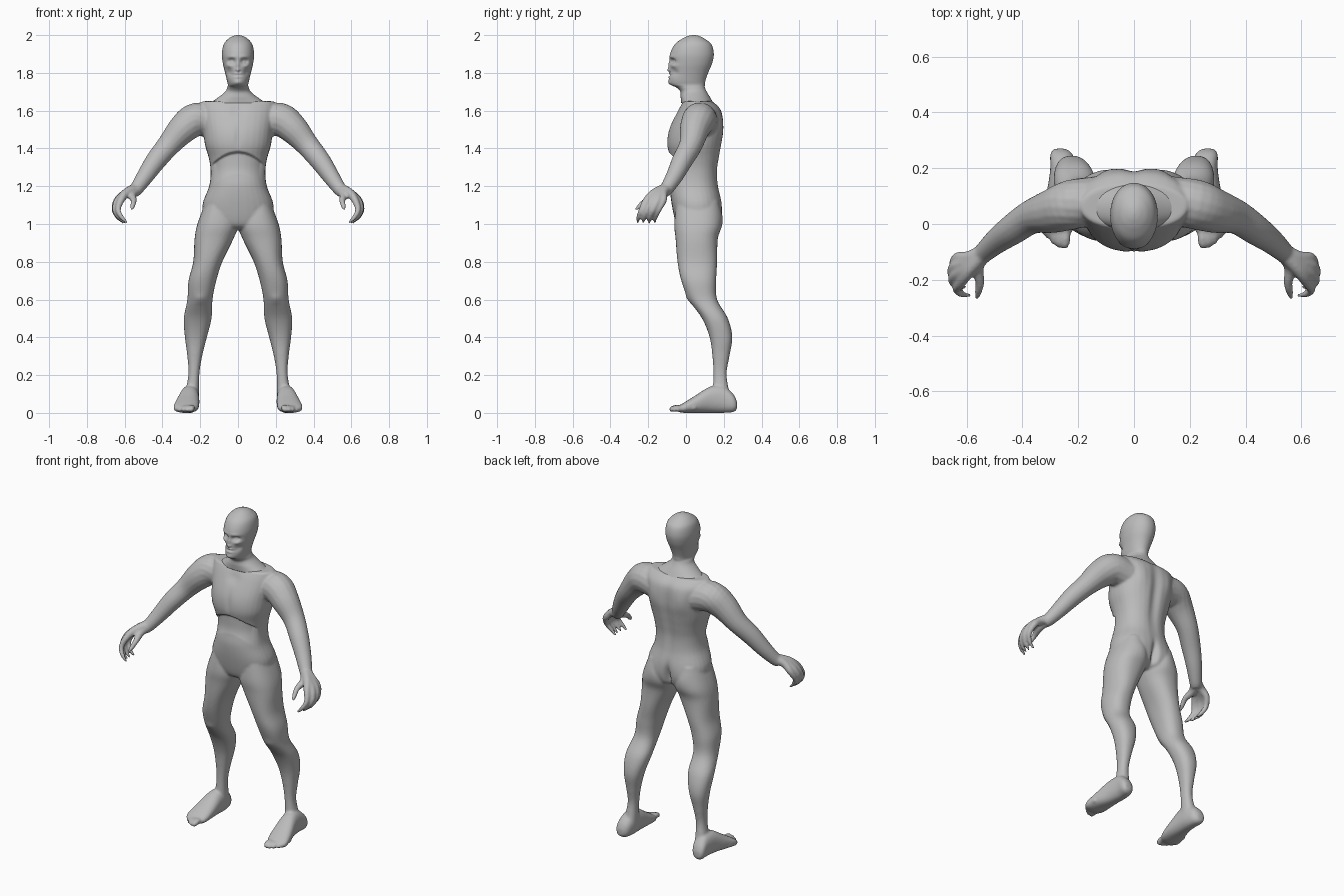
import bpy, bmesh
from math import cos, sin, pi, exp
from mathutils import Vector

if "Cube" in bpy.data.objects:
    bpy.data.objects.remove(bpy.data.objects["Cube"])

skin = bpy.data.materials.new("grey_skin")
skin.use_nodes = True
skin.diffuse_color = (0.5, 0.5, 0.5, 1)
skin.node_tree.nodes["Principled BSDF"].inputs["Base Color"].default_value = (0.5, 0.5, 0.5, 1)


def spline(rows, steps):
    """Catmull-Rom interpolation through rows of numbers."""
    pts = [rows[0]] + list(rows) + [rows[-1]]
    out = []
    for i in range(1, len(pts) - 2):
        for k in range(steps):
            t = k / steps
            out.append([b + t * ((c - a) / 2 + t * (a - 2.5 * b + 2 * c - d / 2
                        + t * (1.5 * (b - c) + (d - a) / 2)))
                        for a, b, c, d in zip(*pts[i - 1:i + 3])])
    return out + [list(rows[-1])]


def skin_rings(bm, rings):
    """Bridge closed rings of points and cap both ends."""
    loops = [[bm.verts.new(p) for p in ring] for ring in rings]
    n = len(loops[0])
    faces = [bm.faces.new((a[i], a[(i + 1) % n], b[(i + 1) % n], b[i]))
             for a, b in zip(loops, loops[1:]) for i in range(n)]
    for loop in (loops[0], loops[-1]):
        faces.append(bm.faces.new(loop))
    bmesh.ops.recalc_face_normals(bm, faces=faces)


def squash(v, power):
    return abs(v) ** (2 / power) * (1 if v > 0 else -1)


def loft(bm, rows, side=1, upright=True, power=2.3, steps=5, n=32):
    """Loft rows of (position, x0, x1, low, high) along z, or along y."""
    rings = []
    for t, x0, x1, b0, b1 in spline(rows, steps):
        ring = []
        for i in range(n):
            a = 2 * pi * i / n
            x = (x0 + x1 + (x1 - x0) * squash(cos(a), power)) / 2
            b = (b0 + b1 + (b1 - b0) * squash(sin(a), power)) / 2
            ring.append((side * x, b, t) if upright else (side * x, t, b))
        rings.append(ring)
    skin_rings(bm, rings)


def tube(bm, rows, side=1, n=16):
    """Round limb through rows of (x, y, z, radius)."""
    rows = spline(rows, 5)
    pts = [Vector((side * x, y, z)) for x, y, z, r in rows]
    rings = []
    for i, p in enumerate(pts):
        d = (pts[min(i + 1, len(pts) - 1)] - pts[max(i - 1, 0)]).normalized()
        u = d.cross(Vector((0.3, 1, 0.2))).normalized()
        v = d.cross(u)
        rings.append([p + rows[i][3] * (u * cos(2 * pi * k / n) + v * sin(2 * pi * k / n))
                      for k in range(n)])
    skin_rings(bm, rings)


def finish(bm, name):
    mesh = bpy.data.meshes.new(name)
    bm.to_mesh(mesh)
    bm.free()
    ob = bpy.data.objects.new(name, mesh)
    bpy.context.collection.objects.link(ob)
    mesh.materials.append(skin)
    return ob


def sculpt(ob, dabs, split):
    """Mirrored soft dabs (x, z, width, height, shift in y, -1 front or 1 back)."""
    for v in ob.data.vertices:
        x, y, z = v.co
        for dx, dz, w, h, shift, face in dabs:
            if (y - split) * face > 0:
                fade = min(1, abs(y - split) / 0.05)
                v.co.y += fade * shift * exp(-((abs(x) - dx) / w) ** 2 - ((z - dz) / h) ** 2)


def shade(ob):
    ob.data.shade_smooth()


# Torso: (z, x0, x1, front, back)
bm = bmesh.new()
torso = [(.97, .08, -.01, .13), (1.0, .17, -.05, .175), (1.1, .188, -.075, .19),
         (1.2, .153, -.085, .172), (1.28, .145, -.075, .168), (1.35, .155, -.085, .178),
         (1.42, .175, -.1, .19), (1.5, .185, -.09, .2), (1.6, .2, -.045, .188),
         (1.65, .19, -.015, .14)]
loft(bm, [(z, -w, w, f, b) for z, w, f, b in torso])

# Leg: (z, inner, outer, front, back)
leg = [(1.12, .03, .17, -.05, .17), (1.0, .0, .215, -.062, .187), (.92, .025, .23, -.055, .168),
       (.8, .083, .237, -.045, .165), (.7, .115, .262, -.025, .16), (.6, .135, .268, .015, .165),
       (.5, .14, .287, .085, .222), (.4, .165, .281, .125, .245), (.3, .19, .268, .14, .23),
       (.2, .205, .263, .145, .215), (.08, .205, .285, .14, .235)]
# Foot: (y, inner, outer, bottom, top)
foot = [(.27, .245, .285, .02, .06), (.25, .22, .3, .004, .1), (.2, .207, .3, 0, .14),
        (.13, .205, .31, 0, .14), (.05, .205, .332, 0, .092), (-.01, .212, .342, 0, .055),
        (-.04, .23, .325, .005, .035)]
arm = [(.13, .085, 1.54, .085), (.22, .07, 1.553, .09), (.29, .047, 1.505, .08),
       (.367, .025, 1.418, .062), (.435, -.02, 1.335, .055), (.49, -.06, 1.255, .046),
       (.535, -.1, 1.19, .037), (.555, -.12, 1.17, .034)]
thumb = [(.53, -.1, 1.19, .028), (.56, -.15, 1.155, .024), (.552, -.21, 1.125, .016),
         (.558, -.245, 1.095, .013), (.563, -.268, 1.075, .006)]
for s in (1, -1):
    loft(bm, leg, s)
    loft(bm, foot, s, upright=False)
    tube(bm, arm, s)
    tube(bm, thumb, s)
    # Fingers run from the wrist through the knuckles and curl inward
    for i in range(4):
        y = -.12 - .03 * i
        out = .632 + .012 * (i in (1, 2)) - .004 * i
        tube(bm, [(.535, -.1, 1.19, .03), (.59, (y - .12) / 2, 1.165, .024),
                  (out, y, 1.125, .019), (out + .015, y - .025, 1.075, .015),
                  (out - .005, y - .042, 1.035, .012), (out - .035, y - .045, 1.005, .006)], s)
    # Toes
    for i in range(5):
        x, r = .245 + .02 * i, .017 - .0015 * i
        tip = -.085 + .004 * i * i
        tube(bm, [(x, tip + .07, .025, r), (x, tip + .03, .026, r),
                  (x + .003, tip + .01, .018, r * .9), (x + .004, tip, .01, r * .5)], s)

# Fuse the limbs and torso into one surface
body = finish(bm, "body")
mod = body.modifiers.new("fuse", 'REMESH')
mod.mode, mod.voxel_size = 'VOXEL', 0.007
mod = body.modifiers.new("soften", 'SMOOTH')
mod.factor, mod.iterations = 0.5, 5
graph = bpy.context.evaluated_depsgraph_get()
fused = bpy.data.meshes.new_from_object(body.evaluated_get(graph))
body.modifiers.clear()
body.data = fused
if not fused.materials:
    fused.materials.append(skin)

# Spine groove, buttocks, shoulder blades, navel hollow and chest line
sculpt(body, [(0, 1.42, .03, .2, -.014, 1), (0, 1.03, .018, .07, -.03, 1),
              (.09, 1.04, .05, .06, .01, 1), (.1, 1.52, .04, .07, .008, 1),
              (0, 1.46, .015, .06, .006, -1), (0, 1.6, .04, .03, .008, -1),
              (.2, .6, .03, .03, -.008, -1)], .06)
for v in fused.vertices:
    x, y, z = v.co
    edge = 1.385 - 3.5 * x * x
    if y < 0 and abs(x) < .15 and edge - .12 < z < edge:
        drop = edge - z
        v.co.y += .024 * min(1, drop / .012) * (1 - drop / .12) * min(1, -y / .04)
shade(body)

# Head and neck: (z, half width, front, back)
bm = bmesh.new()
head = [(1.64, .15, -.025, .145), (1.67, .105, -.028, .128), (1.7, .068, -.03, .11),
        (1.722, .057, -.05, .1), (1.738, .054, -.082, .1), (1.76, .059, -.09, .103),
        (1.8, .068, -.086, .117), (1.85, .08, -.086, .138), (1.9, .085, -.084, .147),
        (1.95, .076, -.06, .135), (1.98, .052, -.022, .1), (1.995, .026, .01, .07),
        (2.0, .006, .032, .048)]
loft(bm, [(z, -w, w, f, b) for z, w, f, b in head], power=2.1, steps=8, n=128)
skull = finish(bm, "head")
# Sockets, eyes, brow, cheekbones, hollow cheeks, nose, nostrils, lips and chin
sculpt(skull, [(.034, 1.862, .018, .013, .024, -1), (.034, 1.86, .009, .007, -.011, -1),
               (.034, 1.885, .025, .008, -.005, -1), (.05, 1.838, .016, .009, -.009, -1),
               (.045, 1.803, .016, .018, .011, -1), (0, 1.84, .008, .022, -.008, -1),
               (0, 1.815, .012, .009, -.012, -1), (.009, 1.806, .005, .003, .007, -1),
               (0, 1.787, .024, .0035, .01, -1), (0, 1.795, .02, .005, -.004, -1),
               (0, 1.778, .018, .005, -.005, -1), (0, 1.75, .02, .012, -.005, -1)], 0)
shade(skull)
